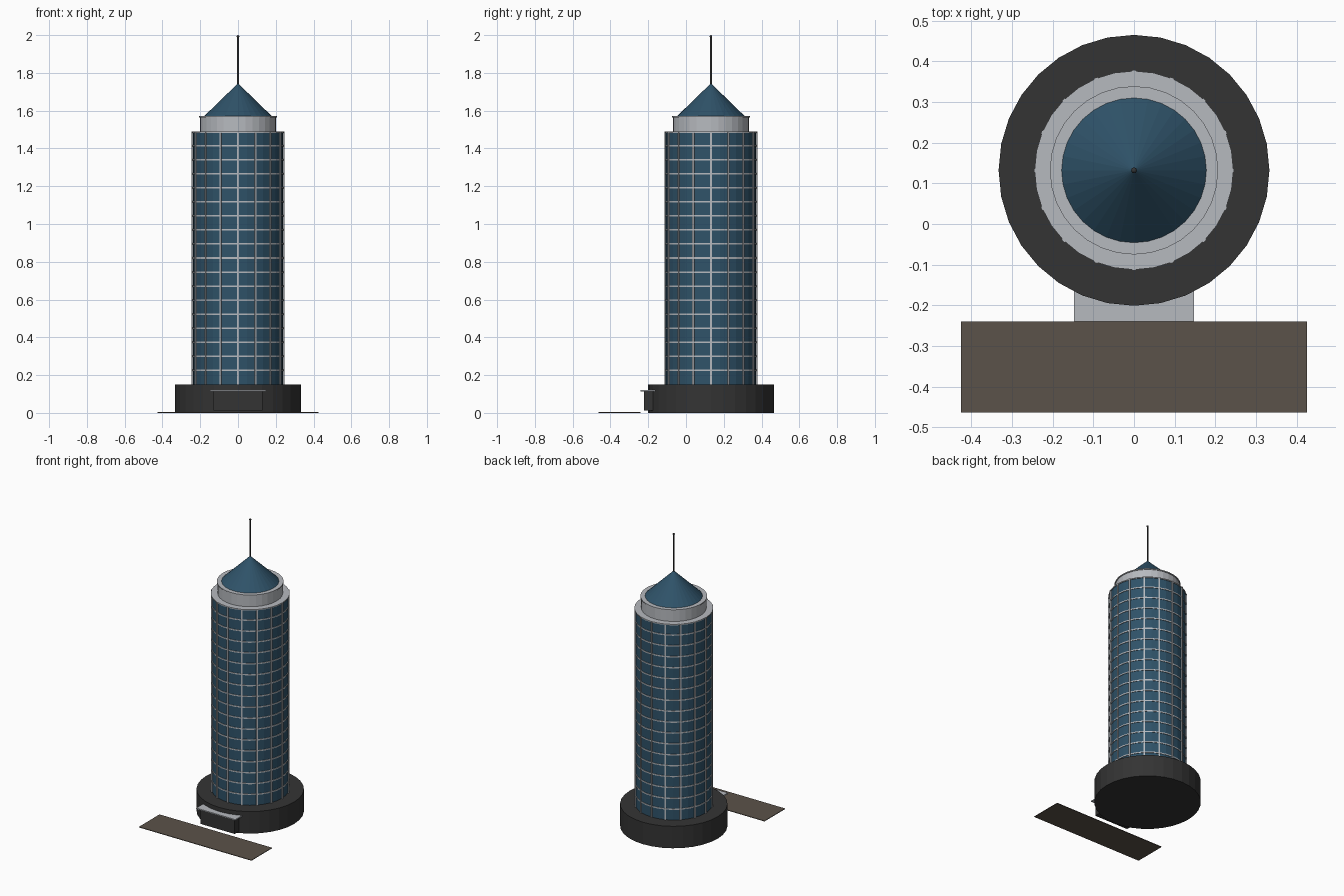
import bpy
import math

cube = bpy.data.objects.get("Cube")
if cube:
    bpy.data.objects.remove(cube, do_unlink=True)

CY = 0.132            # tower axis
BASE_TOP, ROOF = 0.15, 1.49
FLOORS, BAYS = 18, 16


def material(name, rgb):
    mat = bpy.data.materials.new(name)
    mat.use_nodes = True
    colour = (*rgb, 1)
    mat.diffuse_color = colour
    mat.node_tree.nodes["Principled BSDF"].inputs["Base Color"].default_value = colour
    return mat


glass = material("blue glass", (0.028, 0.085, 0.14))
stone = material("pale grey trim", (0.47, 0.49, 0.52))
dark = material("charcoal", (0.034, 0.034, 0.034))
paving = material("brown paving", (0.105, 0.085, 0.067))


def finish(name, mat):
    obj = bpy.context.object
    obj.name = name
    obj.data.materials.append(mat)
    return obj


def drum(name, mat, radius, low, high, top_radius=None, sides=32):
    top = radius if top_radius is None else top_radius
    bpy.ops.mesh.primitive_cone_add(
        vertices=sides, radius1=radius, radius2=top, depth=high - low,
        location=(0, CY, (low + high) / 2))
    return finish(name, mat)


def box(name, mat, low, high):
    centre = [(a + b) / 2 for a, b in zip(low, high)]
    bpy.ops.mesh.primitive_cube_add(size=1, location=centre)
    obj = finish(name, mat)
    obj.scale = [b - a for a, b in zip(low, high)]
    return obj


# Podium and glazed shaft
drum("podium", dark, 0.333, 0, BASE_TOP)
drum("glass_shaft", glass, 0.24, BASE_TOP, ROOF - 0.004)

# Floor bands
step = (ROOF - BASE_TOP) / FLOORS
for i in range(1, FLOORS):
    z = BASE_TOP + i * step
    drum(f"floor_band_{i}", stone, 0.2435, z - 0.004, z + 0.004)
drum("roof_slab", stone, 0.2445, ROOF - 0.007, ROOF)

# Vertical mullions
for i in range(BAYS):
    angle = i * math.tau / BAYS
    mullion = box(f"mullion_{i + 1}", stone,
                  (-0.005, -0.004, BASE_TOP), (0.005, 0.004, ROOF))
    mullion.location.x = 0.2425 * math.sin(angle)
    mullion.location.y = CY + 0.2425 * math.cos(angle)
    mullion.rotation_euler.z = -angle

# Crown, conical roof and mast
drum("crown", stone, 0.202, ROOF, 1.565)
drum("crown_lip", stone, 0.207, 1.565, 1.572)
drum("cone_roof", glass, 0.178, 1.572, 1.745, 0)
drum("mast", dark, 0.005, 1.735, 1.99, sides=12)
bpy.ops.mesh.primitive_uv_sphere_add(
    segments=12, ring_count=8, radius=0.007, location=(0, CY, 1.993))
finish("mast_tip", dark)

# Entrance and forecourt
box("entrance", dark, (-0.13, -0.222, 0.012), (0.13, -0.1, 0.114))
box("canopy", stone, (-0.148, -0.24, 0.114), (0.148, -0.12, 0.122))
box("forecourt", paving, (-0.426, -0.463, 0), (0.426, -0.24, 0.004))
